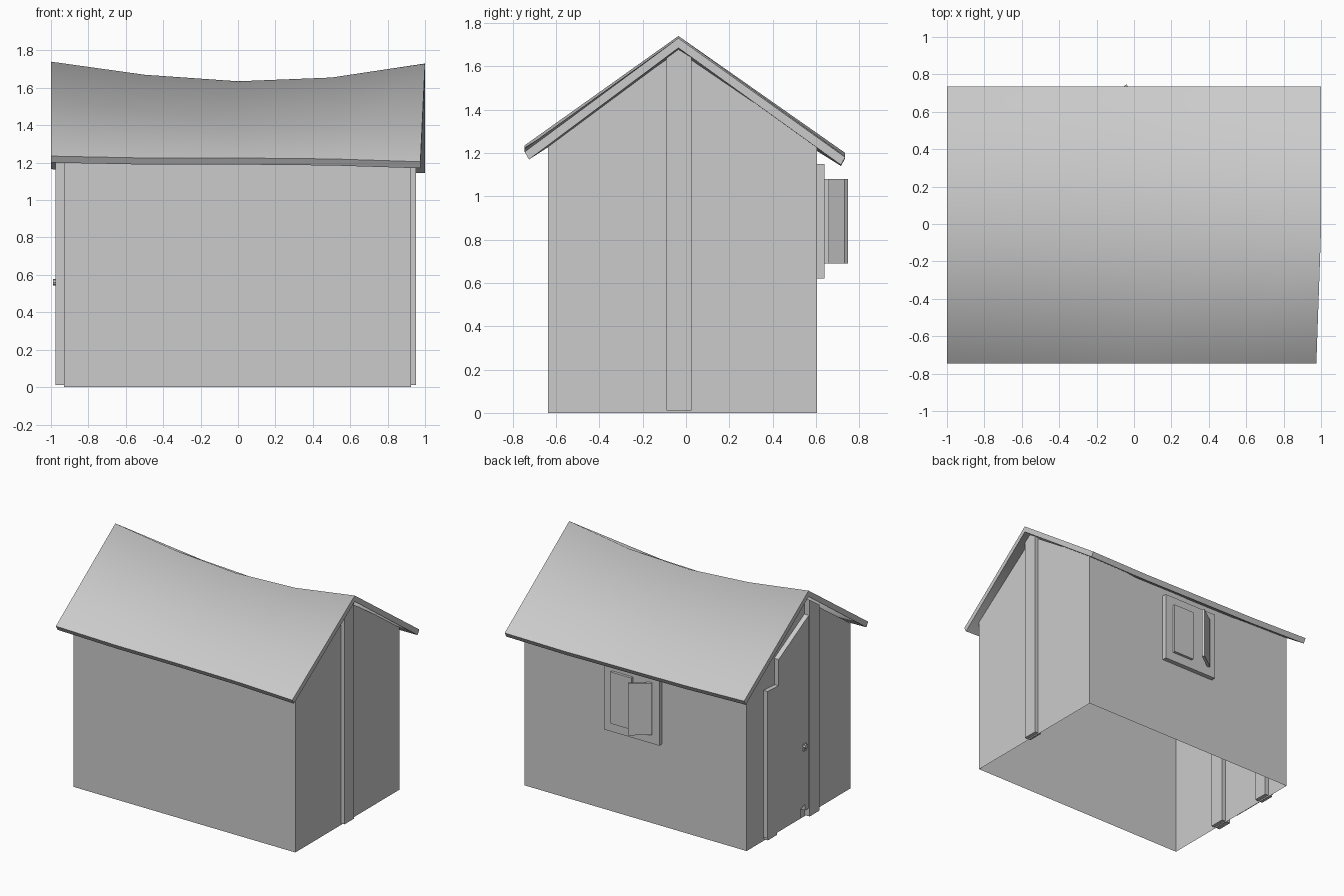
import bpy, bmesh, math
from mathutils import Vector

cube = bpy.data.objects.get("Cube")
if cube:
    bpy.data.objects.remove(cube, do_unlink=True)

grey = bpy.data.materials.new("plain_grey")
grey.use_nodes = True
colour = (0.6, 0.6, 0.6, 1)
grey.diffuse_color = colour
grey.node_tree.nodes["Principled BSDF"].inputs["Base Color"].default_value = colour


def finish(name, bm):
    bmesh.ops.recalc_face_normals(bm, faces=bm.faces)
    mesh = bpy.data.meshes.new(name)
    bm.to_mesh(mesh)
    bm.free()
    mesh.materials.append(grey)
    obj = bpy.data.objects.new(name, mesh)
    bpy.context.collection.objects.link(obj)
    return obj


def prism(name, points, push, caps=True):
    """Extrude a flat outline along a vector."""
    bm = bmesh.new()
    rings = [[bm.verts.new(Vector(p) + Vector(push) * k) for p in points] for k in (0, 1)]
    n = len(points)
    for i in range(n):
        j = (i + 1) % n
        bm.faces.new((rings[0][i], rings[0][j], rings[1][j], rings[1][i]))
    if caps:
        for ring in rings:
            bm.faces.new(ring)
    return finish(name, bm)


def side_prism(name, outline, x0, x1):
    """Extrude a (y, z) outline from x0 to x1."""
    return prism(name, [(x0, y, z) for y, z in outline], (x1 - x0, 0, 0))


def box(name, x0, x1, y0, y1, z0, z1):
    return side_prism(name, [(y0, z0), (y1, z0), (y1, z1), (y0, z1)], x0, x1)


# Walls: thin shell with gable ends, open underneath and under the roof
bm = bmesh.new()
gable = [(-0.637, 0), (0.605, 0), (0.605, 1.235), (-0.035, 1.67), (-0.637, 1.245)]
ends = [[bm.verts.new((x, y, z)) for y, z in gable] for x in (-0.93, 0.925)]
for ring in ends:
    bm.faces.new(ring)
for a, b in ((1, 2), (4, 0)):
    bm.faces.new((ends[0][a], ends[0][b], ends[1][b], ends[1][a]))
finish("walls", bm)

# Sagging roof: closed section swept through five stations
# (front eave x, ridge x, front eave z, ridge z, back eave z)
stations = [(-1, -1, 1.235, 1.74, 1.2), (-0.5, -0.5, 1.225, 1.67, 1.185),
            (0, 0, 1.225, 1.635, 1.18), (0.5, 0.5, 1.22, 1.655, 1.175),
            (0.975, 1, 1.205, 1.73, 1.18)]
bm = bmesh.new()
rings = []
for xf, x, zf, zr, zb in stations:
    section = [(xf, -0.745, zf), (x, -0.035, zr), (x, 0.735, zb),
               (x, 0.715, zb - 0.035), (x, -0.035, zr - 0.045), (xf, -0.725, zf - 0.035)]
    rings.append([bm.verts.new(p) for p in section])
for r, s in zip(rings, rings[1:]):
    for i in range(6):
        j = (i + 1) % 6
        bm.faces.new((r[i], r[j], s[j], s[i]))
for ring in (rings[0], rings[-1]):
    for a, b, c, d in ((0, 1, 4, 5), (1, 2, 3, 4)):
        bm.faces.new((ring[a], ring[b], ring[c], ring[d]))
roof = finish("roof", bm)
bpy.context.view_layer.objects.active = roof
roof.select_set(True)
bpy.ops.object.shade_smooth_by_angle(angle=math.radians(80))
roof.select_set(False)

# Gable posts
side_prism("left_gable_post", [(-0.09, 0.01), (0.025, 0.01), (0.025, 1.645),
                               (-0.035, 1.68), (-0.09, 1.645)], 0.9, 0.952)
side_prism("right_gable_post", [(-0.2, 0.01), (-0.083, 0.01), (-0.083, 1.645), (-0.2, 1.565)], -0.975, -0.9)

# Door with a chewed bottom corner, its jamb and the panel above
side_prism("door", [(0.41, 0.03), (0.01, 0.03), (0.01, 0.1), (-0.04, 0.12), (-0.04, 0.07),
                    (-0.09, 0.07), (-0.09, 1.11), (0.41, 1.14)], -0.967, -0.935)
box("door_jamb", -0.965, -0.9, 0.29, 0.4, 0.012, 1.13)
side_prism("panel_over_door", [(0.275, 1.12), (-0.09, 1.1), (-0.09, 1.53), (0.275, 1.33)], -0.967, -0.925)

# Door handle: plate and knob
box("handle_plate", -0.974, -0.966, -0.045, -0.015, 0.525, 0.58)
bpy.ops.mesh.primitive_cylinder_add(vertices=8, radius=0.018, depth=0.02,
                                    location=(-0.978, -0.03, 0.56), rotation=(0, math.pi / 2, 0))
knob = bpy.context.object
knob.name = "door_knob"
knob.data.materials.append(grey)

# Back window: frame, closed shutter and swung-open shutter
box("window_frame", -0.225, 0.237, 0.6, 0.64, 0.62, 1.15)
box("closed_shutter", -0.005, 0.17, 0.635, 0.66, 0.69, 1.08)
hinge, tip = Vector((-0.172, 0.65, 0.69)), Vector((-0.04, 0.747, 0.69))
thick = Vector((0.012, -0.016, 0))
prism("open_shutter", [hinge, tip, tip + thick, hinge + thick], (0, 0, 0.39))
